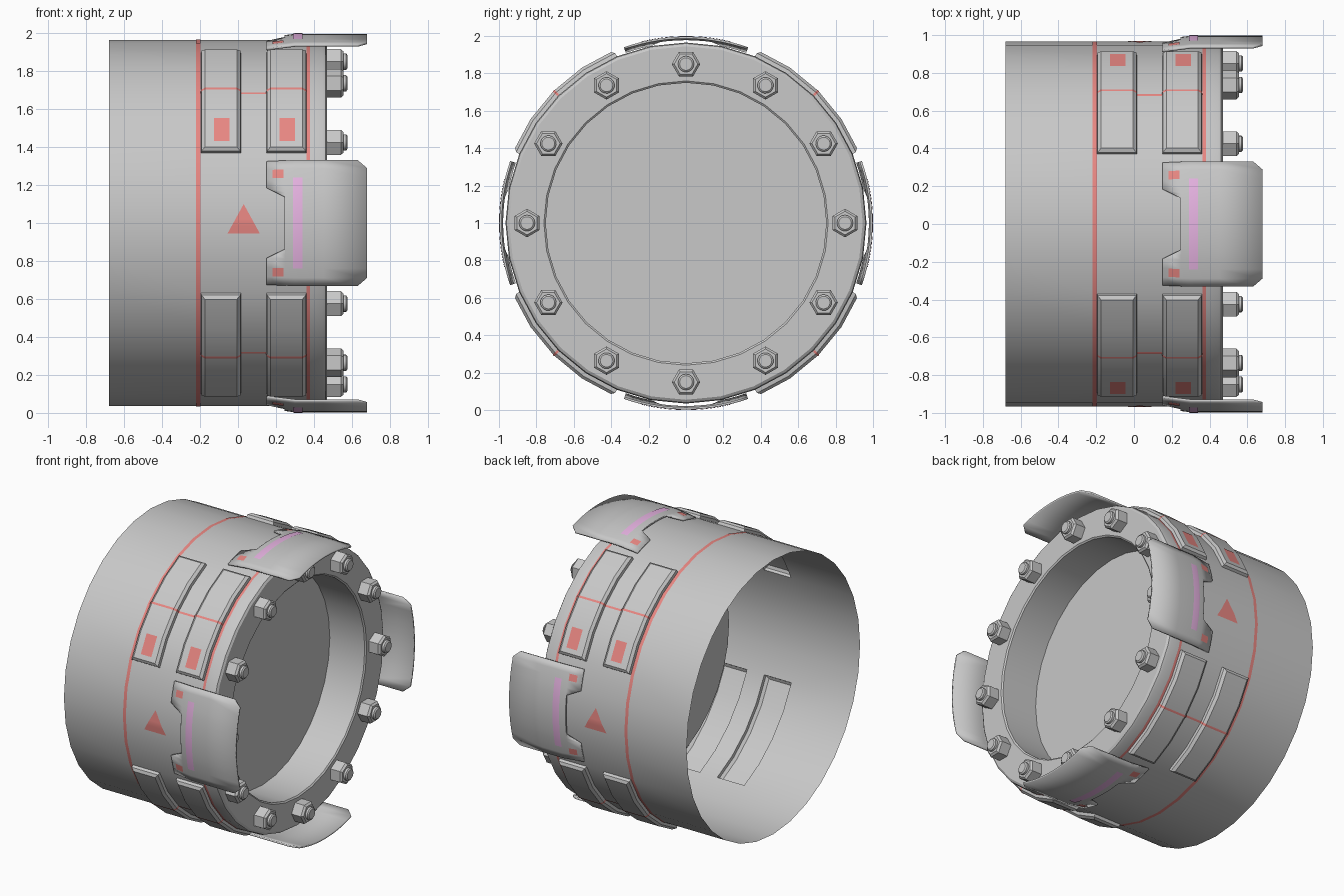
import bpy, bmesh, math
from math import sin, cos, pi, radians, degrees, asin
from mathutils import Matrix

if "Cube" in bpy.data.objects:
    bpy.data.objects.remove(bpy.data.objects["Cube"])

N = 32                      # sides of the drum
STEP = 2 * pi / N
R = 0.965                   # drum radius
CZ = 1.0                    # axis height


def material(name, col):
    m = bpy.data.materials.new(name)
    m.diffuse_color = (*col, 1)
    m.use_nodes = True
    m.node_tree.nodes["Principled BSDF"].inputs["Base Color"].default_value = m.diffuse_color
    return m


GREY = material("grey metal", (0.58, 0.58, 0.58))
RED = material("red paint", (0.90, 0.27, 0.25))
PINK = material("pink paint", (0.88, 0.50, 0.84))


def pt(x, r, a):
    return (x, r * cos(a), CZ + r * sin(a))


def facet(r, a):
    """radius of the N-sided drum surface at angle a"""
    return r * cos(STEP / 2) / cos((a % STEP) - STEP / 2)


def finish(name, bm, mat, recalc=True):
    if recalc:
        bmesh.ops.recalc_face_normals(bm, faces=bm.faces[:])
    me = bpy.data.meshes.new(name)
    bm.to_mesh(me)
    bm.free()
    me.materials.append(mat)
    me.shade_smooth()
    me.set_sharp_from_angle(angle=radians(30))
    ob = bpy.data.objects.new(name, me)
    bpy.context.collection.objects.link(ob)
    return ob


def skin(bm, rows):
    """bridge equal-length rows of points with quads"""
    vs = [[bm.verts.new(p) for p in row] for row in rows]
    for a, b in zip(vs, vs[1:]):
        for i in range(len(a) - 1):
            bm.faces.new((a[i], b[i], b[i + 1], a[i + 1]))
    return vs


def decal(name, profile, angles, mat, faceted=True):
    """thin painted plate: (x, r) profile swept through the angles"""
    bm = bmesh.new()
    skin(bm, [[pt(x, facet(r, a) if faceted else r, a) for x, r in profile] for a in angles])
    bmesh.ops.remove_doubles(bm, verts=bm.verts[:], dist=1e-5)
    return finish(name, bm, mat, False)


# ---- drum shell with front flange and recessed disc; pads raised from its faces
PADS = [(-0.195, 0.015), (0.15, 0.36)]
profile = [(-0.68, R), (-0.195, R), (0.015, R), (0.15, R), (0.36, R), (0.445, R), (0.46, 0.96),
           (0.47, 0.945), (0.47, 0.76), (0.462, 0.75), (0.19, 0.75)]
bm = bmesh.new()
rows = skin(bm, [[pt(x, r, i * STEP) for x, r in profile] for i in range(N + 1)])
bm.faces.new([row[-1] for row in rows[:-1]])
bmesh.ops.remove_doubles(bm, verts=bm.verts[:], dist=1e-4)
pad_faces = []
for f in bm.faces:
    c = f.calc_center_median()
    a = degrees(math.atan2(c.z - CZ, c.y)) % 90
    r = math.hypot(c.y, c.z - CZ)
    if 22.5 < a < 67.5 and r > 0.9 and any(p < c.x < q for p, q in PADS):
        pad_faces.append(f)
bmesh.ops.recalc_face_normals(bm, faces=bm.faces[:])
for inset, r0, r1 in ((0.003, R, 0.985), (0.018, 0.985, 1.0)):
    bmesh.ops.inset_region(bm, faces=pad_faces, thickness=inset,
                           use_boundary=True, use_even_offset=True)
    for v in {v for f in pad_faces for v in f.verts}:
        v.co.y *= r1 / r0
        v.co.z = CZ + (v.co.z - CZ) * r1 / r0
finish("drum_shell", bm, GREY, False)

# ---- red rings round the drum
ring = [i * STEP for i in range(N + 1)]
decal("rear_ring_stripe", [(-0.22, R + .002), (-0.197, R + .002)], ring, RED)
decal("front_ring_stripe", [(0.362, R + .002), (0.38, R + .002)], ring, RED)

# ---- stripes crossing the pads, and label squares on the upper pads
cross = []
for p, q in PADS:
    cross += [(p - .002, R + .002), (p + .001, .987), (p + .02, 1.002),
              (q - .02, 1.002), (q - .001, .987), (q + .002, R + .002)]
for k in range(4):
    mid = radians(45 + 90 * k)
    decal(f"pad_cross_stripe_{k}", cross, [mid - .007, mid, mid + .007], RED)
for side in (0, 1):
    for j, (p, q) in enumerate(PADS):
        m = (p + q) / 2 + 0.005
        angs = [radians(d) for d in (25.6, 29.5, 33.5)]
        if side:
            angs = [pi - a for a in angs]
        decal(f"pad_label_{side}_{j}", [(m - .041, 1.003), (m + .041, 1.003)], angs, RED)


# ---- four curved guards with a notch, chamfered corners and painted marks
def interp(table, s):
    for (s0, v0), (s1, v1) in zip(table, table[1:]):
        if s <= s1:
            return v0 + (v1 - v0) * (s - s0) / (s1 - s0)
    return table[-1][1]


REAR = [(0, .245), (.14, .245), (.19, .15), (.34, .15)]     # |s| -> rear edge x
FRONT = [(0, .68), (.29, .68), (.333, .63)]                 # |s| -> front edge x
LIFT = [(.15, .977), (.24, .989), (.30, .997), (.7, .997)]  # x -> radius
half = [0, .05, .1, .14, .165, .19, .24, .29, .333]
svals = [-s for s in half[:0:-1]] + half
for k in range(4):
    base = k * pi / 2
    bm = bmesh.new()
    grid = []
    for s in svals:
        x0, x1 = interp(REAR, abs(s)), interp(FRONT, abs(s))
        xs = [x0, max(x0 + .002, .248), .30, .45, x1]
        grid.append([pt(x, interp(LIFT, x), base + asin(s)) for x in xs])
    outer = grid
    skin(bm, outer)
    bmesh.ops.recalc_face_normals(bm, faces=bm.faces[:])
    f = bm.faces[len(bm.faces[:]) // 2] if not bm.faces.ensure_lookup_table() else None
    c = f.calc_center_median()
    if f.normal.y * c.y + f.normal.z * (c.z - CZ) < 0:
        bmesh.ops.reverse_faces(bm, faces=bm.faces[:])
    guard = finish(f"guard_{k}", bm, GREY, False)
    sol = guard.modifiers.new("thickness", "SOLIDIFY")
    sol.thickness = 0.012
    sol.offset = -1
    marks = [base + asin(-.24 + .48 * i / 16) for i in range(17)]
    decal(f"guard_strip_{k}", [(.29, .9985), (.30, 1.0), (.34, 1.0)], marks, PINK, False)
    for sg in (-1, 1):
        angs = [base + asin(sg * s) for s in (.24, .2625, .285)]
        decal(f"guard_mark_{k}_{sg}", [(x, interp(LIFT, x) + .003) for x in (.183, .21, .24)],
              angs, RED, False)

# ---- warning triangles on the front and back of the drum
for side in (0, 1):
    bm = bmesh.new()
    rows = []
    for i in range(9):
        z = -0.055 + 0.155 * i / 8
        w = 0.085 * (1 - i / 8) + 1e-4
        a = asin(z / R)
        a = pi - a if side else a
        rows.append([pt(.03 + d, facet(R + .004, a), a) for d in (-w, w)])
    skin(bm, rows)
    finish(f"warning_triangle_{side}", bm, RED, False)


# ---- twelve hex nuts with studs on the flange
def lathe(bm, sections, sides, rot):
    loops = [[bm.verts.new((x, r * cos(rot + 2 * pi * i / sides), r * sin(rot + 2 * pi * i / sides)))
              for i in range(sides)] for x, r in sections]
    for a, b in zip(loops, loops[1:]):
        for i in range(sides):
            j = (i + 1) % sides
            bm.faces.new((a[i], a[j], b[j], b[i]))
    bm.faces.new(loops[-1])


for k in range(12):
    a = k * pi / 6
    bm = bmesh.new()
    lathe(bm, [(.465, .076), (.542, .076), (.555, .063)], 6, pi / 2)
    lathe(bm, [(.55, .043), (.57, .043), (.577, .034)], 16, 0)
    bmesh.ops.transform(bm, verts=bm.verts[:],
                        matrix=Matrix.Translation(pt(0, .85, a)) @ Matrix.Rotation(a, 4, 'X'))
    finish(f"flange_bolt_{k}", bm, GREY)
